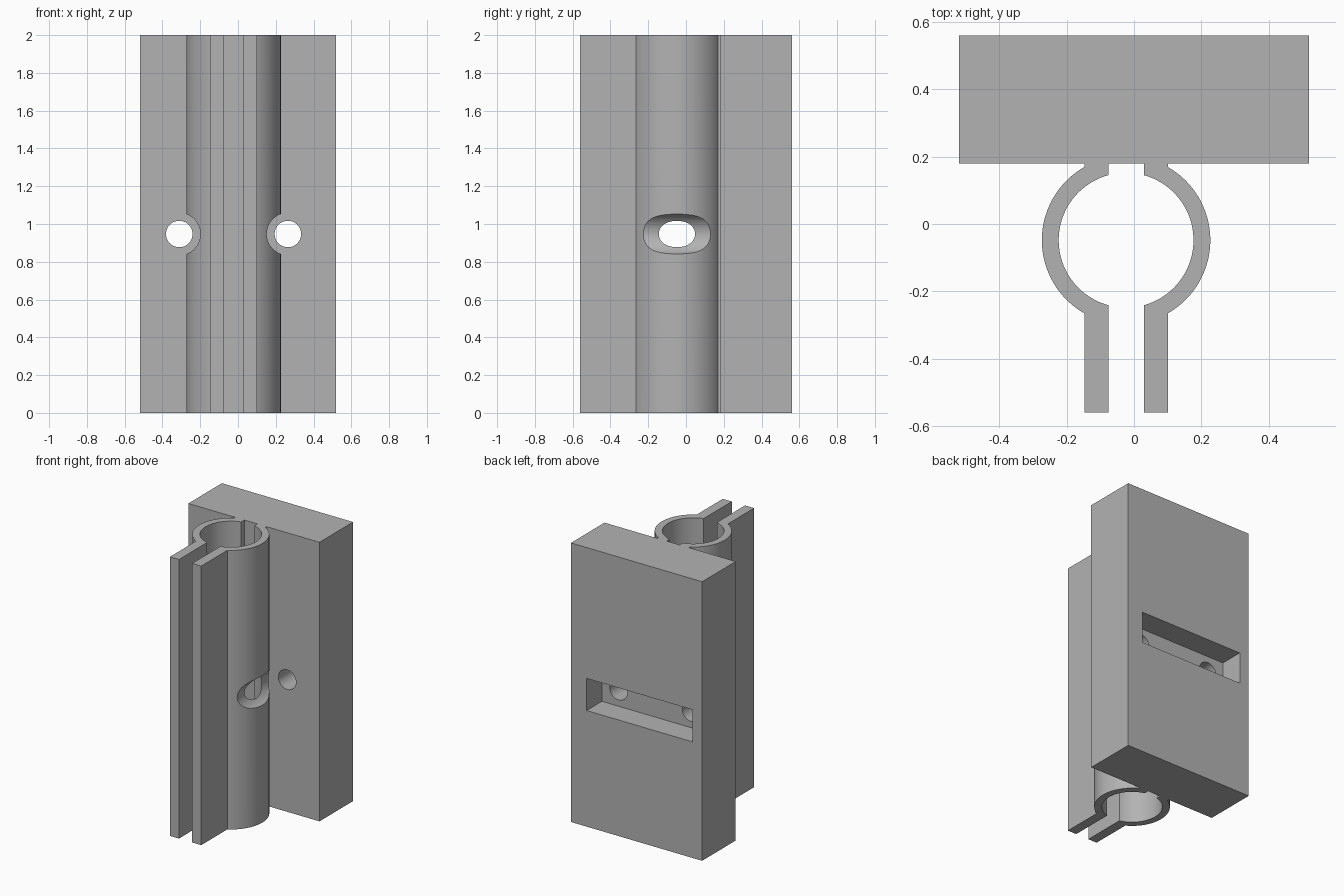
import bpy, math
from mathutils import Vector

cube = bpy.data.objects.get("Cube")
if cube:
    bpy.data.objects.remove(cube, do_unlink=True)

CX, CY, HEIGHT = -0.0235, -0.048, 2.0      # tube axis and full height
R_IN, R_OUT = 0.20, 0.25                   # tube radii
GAP, ARM = 0.0525, 0.124                   # inner and outer sides of a clamp arm
Y_FRONT, Y_JOIN, Y_BACK = -0.56, 0.18, 0.56
HOLE_X, HOLE_Z = 0.2875, 0.947             # screw holes, measured from the tube axis

gray = bpy.data.materials.new("plain gray")
gray.use_nodes = True
gray.diffuse_color = (0.45, 0.45, 0.45, 1)
gray.node_tree.nodes["Principled BSDF"].inputs["Base Color"].default_value = (0.45, 0.45, 0.45, 1)


def box(name, x, y, z):
    bpy.ops.mesh.primitive_cube_add(size=1, location=[sum(r) / 2 for r in (x, y, z)])
    ob = bpy.context.object
    ob.name = name
    ob.scale = [r[1] - r[0] for r in (x, y, z)]
    bpy.ops.object.transform_apply(location=True, rotation=True, scale=True)
    return ob


def bore(name, x, radius, y0, y1):
    bpy.ops.mesh.primitive_cylinder_add(vertices=64, radius=radius, depth=y1 - y0,
                                        location=(x, (y0 + y1) / 2, HOLE_Z),
                                        rotation=(math.pi / 2, 0, 0))
    ob = bpy.context.object
    ob.name = name
    return ob


def arc(radius, x_end, steps=48):
    """Arc bulging to +x, running from its front end to its back end."""
    a = math.acos(x_end / radius)
    return [(radius * math.cos(t), radius * math.sin(t))
            for t in (-a + 2 * a * i / steps for i in range(steps + 1))]


def finish(ob, cutters):
    ob.data.materials.clear()
    ob.data.materials.append(gray)
    bpy.ops.object.select_all(action='DESELECT')
    ob.select_set(True)
    bpy.context.view_layer.objects.active = ob
    for c in cutters:
        mod = ob.modifiers.new("cut", 'BOOLEAN')
        mod.operation, mod.solver, mod.object = 'DIFFERENCE', 'EXACT', c
        bpy.ops.object.modifier_apply(modifier=mod.name)
    for c in cutters:
        bpy.data.objects.remove(c, do_unlink=True)
    bpy.ops.object.shade_smooth_by_angle(angle=math.radians(30))


# Mounting block with two screw holes and a rectangular pocket in the back
block = box("mounting_block", (-0.52, 0.52), (Y_JOIN, Y_BACK), (0, HEIGHT))
pocket = box("pocket_cutter", (CX - 0.419, CX + 0.419), (0.387, 0.7), (0.832, 1.062))
holes = [bore("hole_cutter", CX + s * HOLE_X, 0.07, 0.1, 0.45) for s in (-1, 1)]
finish(block, [pocket] + holes)

# Split tube: two mirrored jaws, each with a front arm and a short neck at the block
half = arc(R_IN, GAP)
half += [(GAP, Y_JOIN - CY), (ARM, Y_JOIN - CY)]
half += arc(R_OUT, ARM)[::-1]
half += [(ARM, Y_FRONT - CY), (GAP, Y_FRONT - CY)]

for side, name in ((1, "left_jaw"), (-1, "right_jaw")):
    ring = [(CX + side * x, CY + y) for x, y in half][::side]
    n = len(ring)
    verts = [(x, y, z) for z in (0, HEIGHT) for x, y in ring]
    faces = [tuple(range(n))[::-1], tuple(range(n, 2 * n))]
    faces += [(i, (i + 1) % n, (i + 1) % n + n, i + n) for i in range(n)]
    # The profile runs clockwise, so flip the faces to point outward
    faces = [f[::-1] for f in faces]
    mesh = bpy.data.meshes.new(name)
    mesh.from_pydata(verts, [], faces)
    jaw = bpy.data.objects.new(name, mesh)
    bpy.context.collection.objects.link(jaw)
    # Screwdriver clearance scooped from the outer wall
    finish(jaw, [bore("clearance_cutter", CX + side * HOLE_X, 0.112, -0.7, 0.179)])
